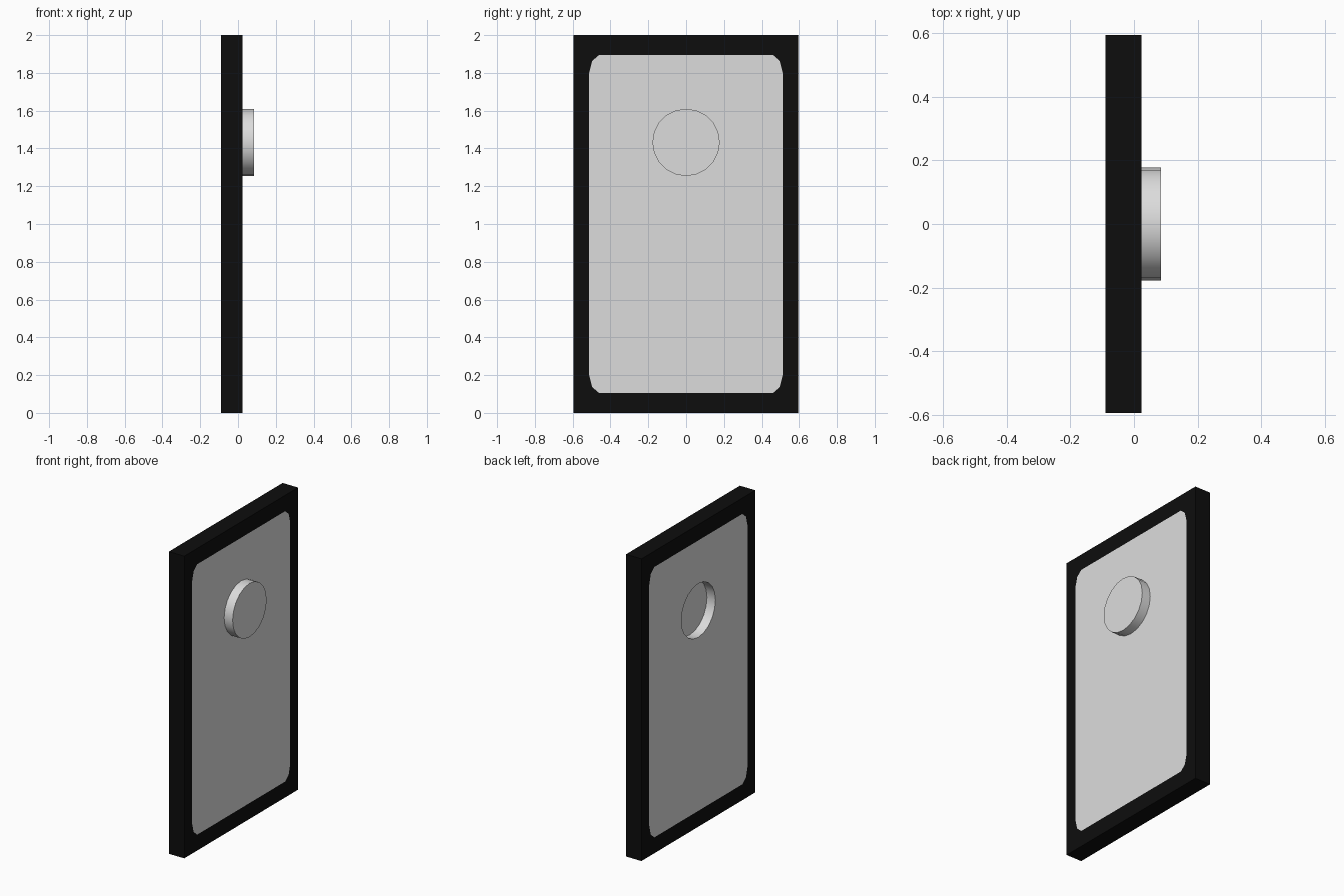
import bpy, bmesh, math

if "Cube" in bpy.data.objects:
    bpy.data.objects.remove(bpy.data.objects["Cube"])

X_LEFT, X_RIGHT = -0.09, 0.023      # slab faces
RAISE = 0.062                       # height of the disc / depth of the recess
DISC_R, DISC_Z, SIDES = 0.178, 1.432, 20


def material(name, value):
    m = bpy.data.materials.new(name)
    m.diffuse_color = (value, value, value, 1)
    m.use_nodes = True
    m.node_tree.nodes["Principled BSDF"].inputs["Base Color"].default_value = m.diffuse_color
    return m


# Outlines as (y, z) lists
slab_outline = [(-0.595, 0), (0.595, 0), (0.595, 2), (-0.595, 2)]

corner = [(0.513, 0.8), (0.497, 0.863), (0.46, 0.895)]   # rounded corner, from panel centre
quarter = corner + [(-y, z) for y, z in reversed(corner)]
panel_outline = [(y, 1 + z) for y, z in quarter] + [(-y, 1 - z) for y, z in quarter]

disc_outline = [(DISC_R * math.sin(2 * math.pi * i / SIDES),
                 DISC_Z + DISC_R * math.cos(2 * math.pi * i / SIDES)) for i in range(SIDES)]

bm = bmesh.new()


def loop(outline, x):
    return [bm.verts.new((x, y, z)) for y, z in outline]


def loop_edges(verts):
    edges = []
    for a, b in zip(verts, verts[1:] + verts[:1]):
        edges.append(bm.edges.get((a, b)) or bm.edges.new((a, b)))
    return edges


def fill_between(outer, inner, mat):
    """Flat face with a hole."""
    made = bmesh.ops.triangle_fill(bm, edges=loop_edges(outer) + loop_edges(inner),
                                   use_beauty=True, use_dissolve=False)
    for f in made["geom"]:
        if isinstance(f, bmesh.types.BMFace):
            f.material_index = mat


def wall(a, b, mat, smooth=False):
    n = len(a)
    for i in range(n):
        j = (i + 1) % n
        f = bm.faces.new((a[i], a[j], b[j], b[i]))
        f.material_index = mat
        f.smooth = smooth


# Each side: black border, grey panel, then the disc pushed towards +x
rims = []
for x in (X_LEFT, X_RIGHT):
    rim, panel, disc = loop(slab_outline, x), loop(panel_outline, x), loop(disc_outline, x)
    fill_between(rim, panel, 0)
    fill_between(panel, disc, 1)
    cap = loop(disc_outline, x + RAISE)
    wall(disc, cap, 1, smooth=True)
    bm.faces.new(cap).material_index = 1
    rims.append(rim)

# Black edge of the slab
wall(rims[0], rims[1], 0)
bmesh.ops.recalc_face_normals(bm, faces=bm.faces)

mesh = bpy.data.meshes.new("embossed_slab")
bm.to_mesh(mesh)
bm.free()
mesh.materials.append(material("black", 0.004))
mesh.materials.append(material("light_grey", 0.72))
slab = bpy.data.objects.new("embossed_slab", mesh)
bpy.context.collection.objects.link(slab)
bpy.context.view_layer.objects.active = slab
slab.select_set(True)
bpy.ops.object.shade_smooth_by_angle(angle=math.radians(30))
